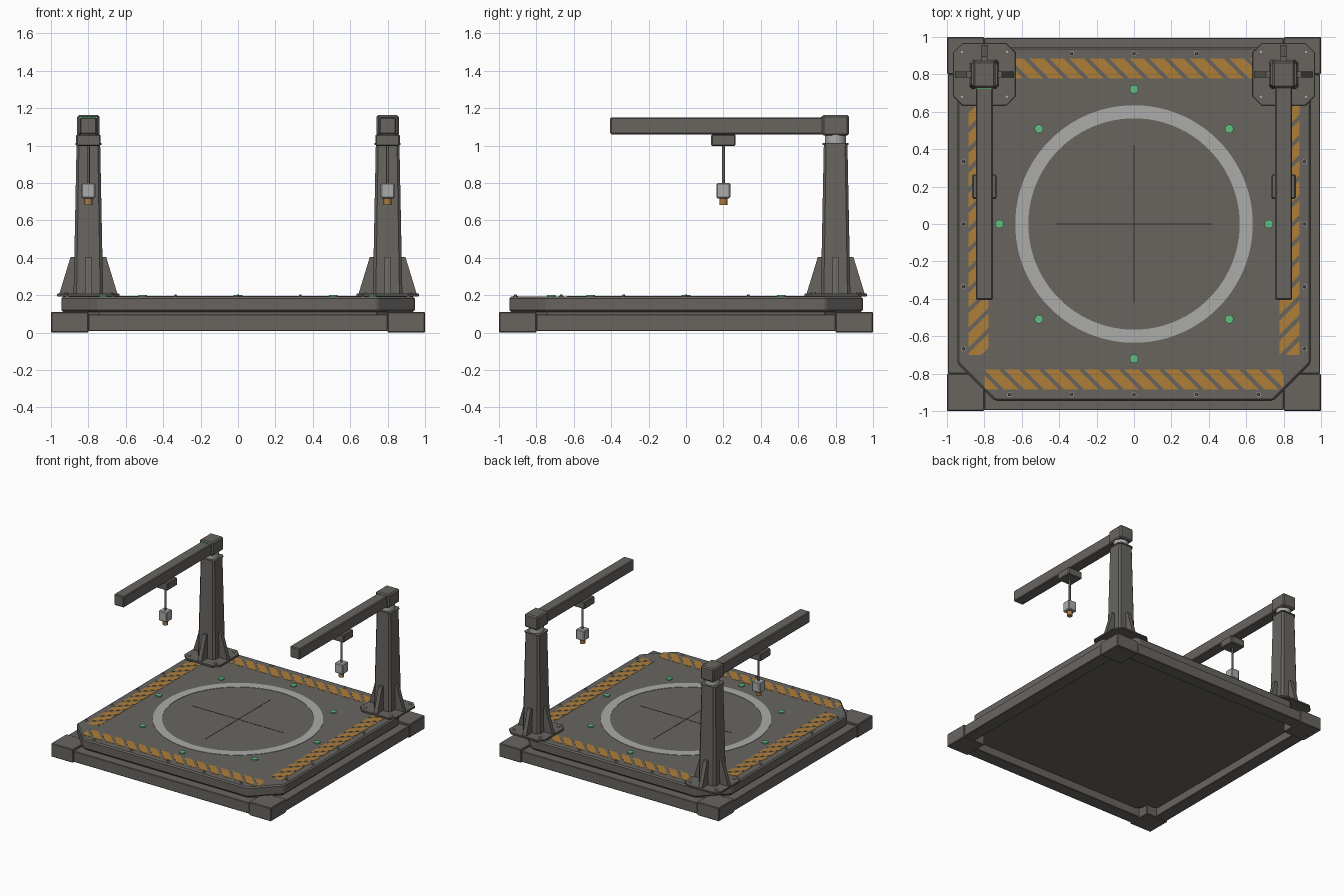
import bpy, bmesh
from math import pi, sin, cos
from mathutils import Matrix, Vector

cube = bpy.data.objects.get("Cube")
if cube:
    bpy.data.objects.remove(cube)


def material(name, rgb):
    m = bpy.data.materials.new(name)
    m.use_nodes = True
    m.diffuse_color = (*rgb, 1)
    m.node_tree.nodes["Principled BSDF"].inputs["Base Color"].default_value = (*rgb, 1)
    return m


STEEL = material("dark steel", (0.14, 0.13, 0.118))
LIGHT = material("light grey", (0.41, 0.41, 0.4))
ORANGE = material("safety orange", (0.42, 0.21, 0.04))
GREEN = material("signal green", (0.12, 0.52, 0.22))
BLACK = material("groove black", (0.03, 0.03, 0.03))
BRASS = material("brass", (0.4, 0.2, 0.05))


def finish(name, bm, mat, bevel=0, smooth=False):
    bmesh.ops.recalc_face_normals(bm, faces=bm.faces)
    me = bpy.data.meshes.new(name)
    bm.to_mesh(me)
    bm.free()
    me.materials.append(mat)
    ob = bpy.data.objects.new(name, me)
    bpy.context.collection.objects.link(ob)
    if bevel:
        mod = ob.modifiers.new("Bevel", "BEVEL")
        mod.width = bevel
        mod.segments = 1
        mod.limit_method = "ANGLE"
    if smooth:
        bpy.ops.object.select_all(action="DESELECT")
        ob.select_set(True)
        bpy.context.view_layer.objects.active = ob
        bpy.ops.object.shade_smooth_by_angle(angle=0.6)
    return ob


def add_prism(bm, pts, z0, z1, taper=1.0):
    # extrude a flat outline upward, optionally narrowing to the top
    low = [bm.verts.new((x, y, z0)) for x, y in pts]
    top = [bm.verts.new((x * taper, y * taper, z1)) for x, y in pts]
    bm.faces.new(low[::-1])
    bm.faces.new(top)
    for i in range(len(pts)):
        j = (i + 1) % len(pts)
        bm.faces.new((low[i], low[j], top[j], top[i]))
    return low + top


def octagon(h, c):
    # square of half size h with corners cut by c
    k = h - c
    return [(h, -k), (h, k), (k, h), (-k, h), (-h, k), (-h, -k), (-k, -h), (k, -h)]


def prism(name, pts, z0, z1, mat, at=(0, 0), taper=1.0, bevel=0):
    bm = bmesh.new()
    add_prism(bm, pts, z0, z1, taper)
    ob = finish(name, bm, mat, bevel)
    ob.location = (at[0], at[1], 0)
    return ob


def box(name, x, y, z, mat, bevel=0):
    pts = [(x[0], y[0]), (x[1], y[0]), (x[1], y[1]), (x[0], y[1])]
    return prism(name, pts, z[0], z[1], mat, bevel=bevel)


def discs(name, centres, r, z0, z1, mat, n=24, r2=None):
    bm = bmesh.new()
    for x, y in centres:
        bmesh.ops.create_cone(bm, cap_ends=True, segments=n, radius1=r,
                              radius2=r if r2 is None else r2, depth=z1 - z0,
                              matrix=Matrix.Translation((x, y, (z0 + z1) / 2)))
    return finish(name, bm, mat, smooth=True)


DECK = 0.192

# Base frame: corner blocks, rails and the recessed underplate
for sx in (-1, 1):
    for sy in (-1, 1):
        box("corner_block", sorted((sx * 0.8, sx)), sorted((sy * 0.8, sy)),
            (0, 0.11), STEEL, 0.005)
    edge = sorted((sx * 0.89, sx * 0.995))
    box("side_rail", edge, (-0.8, 0.8), (0.008, 0.097), STEEL, 0.004)
    box("end_rail", (-0.8, 0.8), edge, (0.008, 0.097), STEEL, 0.004)
prism("underplate", octagon(0.92, 0.18), 0.075, 0.115, STEEL)

# Deck with cut corners
prism("deck", octagon(0.945, 0.2), 0.11, DECK, STEEL, bevel=0.01)

# Landing ring
bm = bmesh.new()
rings = []
for r, z in ((0.565, DECK), (0.565, DECK + 0.003), (0.635, DECK + 0.003), (0.635, DECK)):
    rings.append([bm.verts.new((r * cos(a * pi / 48), r * sin(a * pi / 48), z))
                  for a in range(96)])
for k in range(4):
    a, b = rings[k], rings[(k + 1) % 4]
    for i in range(96):
        j = (i + 1) % 96
        bm.faces.new((a[i], a[j], b[j], b[i]))
finish("deck_ring", bm, LIGHT)

# Centre cross marks
for x, y in ((0.42, 0.004), (0.004, 0.42)):
    box("centre_mark", (-x, x), (-y, y), (DECK - 0.001, DECK + 0.001), BLACK)

# Hazard stripes: slanted plates clipped to each border strip
PITCH, WIDE, INNER, OUTER = 0.107, 0.077, 0.778, 0.885
for turn, half in enumerate((0.8, 0.7, 0.8, 0.7)):
    bm = bmesh.new()
    lean = OUTER - INNER
    x = -half - lean
    while x < half + lean:
        add_prism(bm, [(x + lean, -OUTER), (x + lean + WIDE, -OUTER),
                       (x + WIDE, -INNER), (x, -INNER)], DECK, DECK + 0.002)
        x += PITCH
    for s in (-1, 1):
        geom = bm.verts[:] + bm.edges[:] + bm.faces[:]
        bmesh.ops.bisect_plane(bm, geom=geom, plane_co=Vector((s * half, 0, 0)),
                               plane_no=Vector((s, 0, 0)), clear_outer=True)
    bmesh.ops.rotate(bm, verts=bm.verts, matrix=Matrix.Rotation(-turn * pi / 2, 3, "Z"))
    finish("hazard_stripes", bm, ORANGE)

# Marker lights around the ring
discs("marker_lights", [(0.72 * cos(k * pi / 4), 0.72 * sin(k * pi / 4)) for k in range(8)],
      0.023, DECK, DECK + 0.009, GREEN)

# Deck edge bolts
spots = []
for k in range(-2, 3):
    for s in (-1, 1):
        spots += [(k / 3, s * 0.912), (s * 0.912, k / 3)]
discs("deck_bolts", spots, 0.013, DECK, DECK + 0.004, LIGHT, 12)
discs("deck_bolt_heads", spots, 0.009, DECK + 0.004, DECK + 0.011, STEEL, 6, 0.006)

# Two crane posts with overhead arms
for side in (-1, 1):
    cx, cy = side * 0.8, 0.8
    prism("post_foot_plate", octagon(0.167, 0.05), DECK, 0.208, STEEL, (cx, cy), bevel=0.003)
    discs("foot_bolts", [(cx + a * 0.12, cy + b * 0.12) for a in (-1, 1) for b in (-1, 1)],
          0.012, 0.208, 0.217, LIGHT, 6)
    prism("post", octagon(0.079, 0.016), 0.208, 1.005, STEEL, (cx, cy), taper=0.8)
    prism("post_cap", octagon(0.069, 0.016), 1.003, 1.013, STEEL, (cx, cy))

    # Gussets on all four sides of the post
    bm = bmesh.new()
    for q in range(4):
        outline = [(0.06, 0.208), (0.155, 0.208), (0.095, 0.405), (0.06, 0.405)]
        verts = add_prism(bm, outline, -0.016, 0.016)
        bmesh.ops.rotate(bm, verts=verts, matrix=Matrix.Rotation(pi / 2, 3, "X"))
        bmesh.ops.rotate(bm, verts=verts, matrix=Matrix.Rotation(q * pi / 2, 3, "Z"))
    finish("gussets", bm, STEEL).location = (cx, cy, 0)

    # Swivel, head and arm
    discs("swivel_neck", [(cx, cy)], 0.056, 1.012, 1.058, LIGHT, 32)
    box("arm_head", (cx - 0.06, cx + 0.06), (0.727, 0.872), (1.053, 1.163), STEEL, 0.01)
    box("arm", (cx - 0.045, cx + 0.045), (-0.405, 0.735), (1.06, 1.15), STEEL, 0.006)

    # Trolley, cable and hanging tool
    box("trolley", (cx - 0.065, cx + 0.065), (0.135, 0.265), (0.998, 1.06), STEEL, 0.006)
    discs("hoist_cable", [(cx, 0.2)], 0.008, 0.79, 1.0, STEEL, 12)
    box("tool_body", (cx - 0.037, cx + 0.037), (0.163, 0.237), (0.718, 0.8), LIGHT, 0.006)
    discs("tool_nozzle", [(cx, 0.2)], 0.021, 0.682, 0.72, BRASS, 16)

# Status strip on the front of the right head
box("status_strip", (-0.85, -0.75), (0.721, 0.728), (1.147, 1.155), GREEN)
